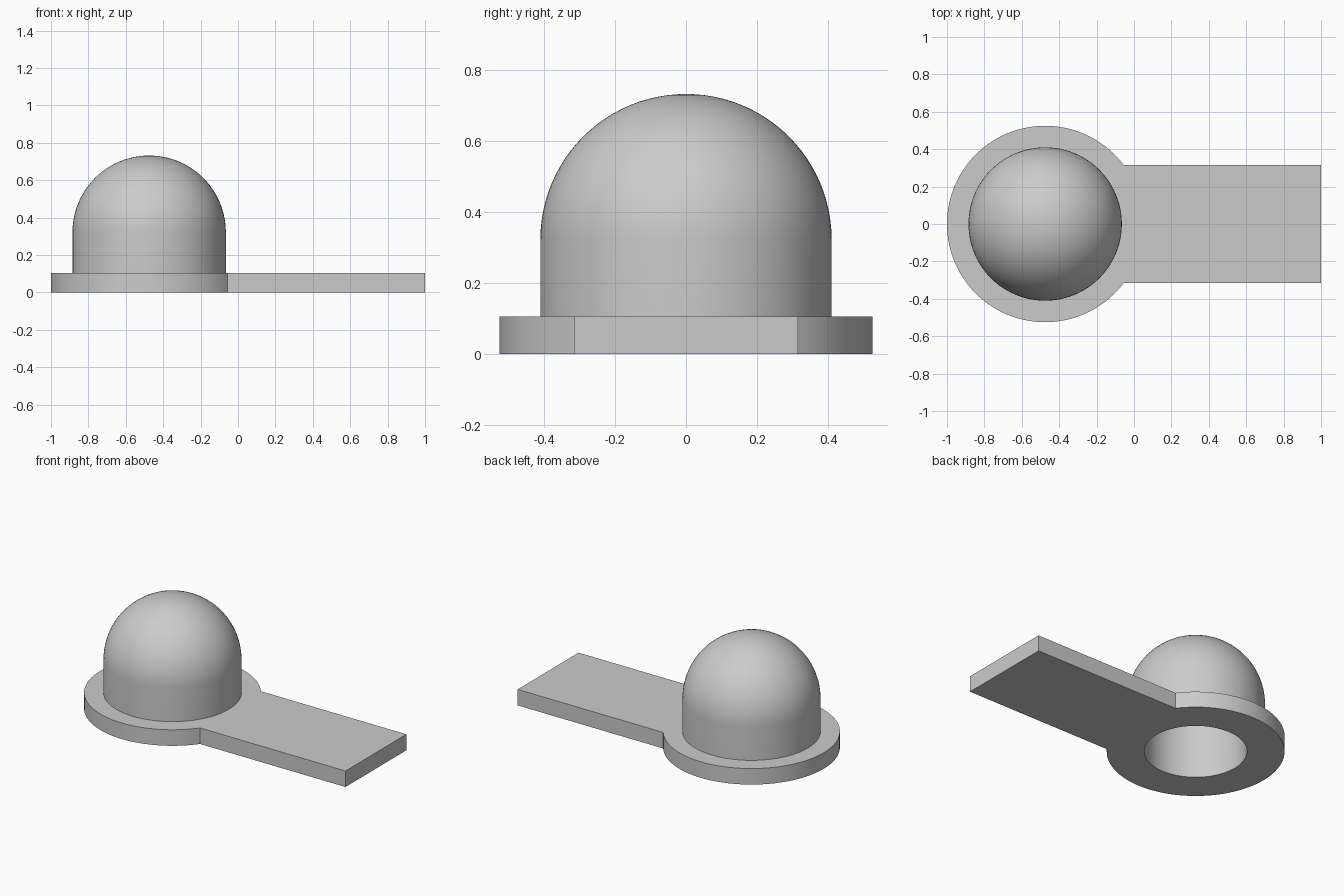
import bpy
import bmesh
from math import sin, cos, asin, pi, radians
from mathutils import Vector

if "Cube" in bpy.data.objects:
    bpy.data.objects.remove(bpy.data.objects["Cube"], do_unlink=True)

CX = -0.475            # dome axis
FLANGE_R, DOME_R, BORE_R = 0.525, 0.41, 0.303
TAB_HALF, THICK, SPRING_Z = 0.315, 0.105, 0.322
SEGS, RINGS = 96, 24

grey = bpy.data.materials.new("plain_grey")
grey.use_nodes = True
colour = (0.6, 0.6, 0.6, 1)
grey.diffuse_color = colour
grey.node_tree.nodes["Principled BSDF"].inputs["Base Color"].default_value = colour

bm = bmesh.new()


def loop(points, z):
    """Closed ring of vertices and edges at height z."""
    verts = [bm.verts.new((x, y, z)) for x, y in points]
    edges = [bm.edges.new((a, b)) for a, b in zip(verts, verts[1:] + verts[:1])]
    return verts, edges


def circle(radius):
    return [(CX + radius * cos(2 * pi * i / SEGS), radius * sin(2 * pi * i / SEGS))
            for i in range(SEGS)]


def wall(a, b):
    """Quads between two matching rings."""
    n = len(a)
    for i in range(n):
        j = (i + 1) % n
        bm.faces.new((a[i], a[j], b[j], b[i]))


def dome(foot, radius):
    """Straight wall from the foot ring, closed by a hemisphere."""
    ring = foot
    for k in range(RINGS):
        t = pi / 2 * k / RINGS
        upper, _ = loop(circle(radius * cos(t)), SPRING_Z + radius * sin(t))
        wall(ring, upper)
        ring = upper
    apex = bm.verts.new((CX, 0, SPRING_Z + radius))
    for a, b in zip(ring, ring[1:] + ring[:1]):
        bm.faces.new((a, b, apex))


# Outline: round flange running into a rectangular tab
start = asin(TAB_HALF / FLANGE_R)
outline = [(CX + FLANGE_R * cos(a), FLANGE_R * sin(a))
           for a in (start + (2 * pi - 2 * start) * i / SEGS for i in range(SEGS + 1))]
outline += [(1, -TAB_HALF), (1, TAB_HALF)]

# Plate: top opens at the dome foot, underside opens at the bore
low, low_edges = loop(outline, 0)
high, high_edges = loop(outline, THICK)
bore, bore_edges = loop(circle(BORE_R), 0)
foot, foot_edges = loop(circle(DOME_R), THICK)
for edges, up in ((low_edges + bore_edges, -1), (high_edges + foot_edges, 1)):
    bmesh.ops.triangle_fill(bm, edges=edges, use_beauty=True, normal=Vector((0, 0, up)))
wall(low, high)

# Outer dome and hollow inside
dome(foot, DOME_R)
dome(bore, BORE_R)
bmesh.ops.recalc_face_normals(bm, faces=bm.faces)

mesh = bpy.data.meshes.new("domed_tab")
bm.to_mesh(mesh)
bm.free()
mesh.materials.append(grey)
body = bpy.data.objects.new("domed_tab", mesh)
bpy.context.collection.objects.link(body)

for obj in bpy.context.selected_objects:
    obj.select_set(False)
body.select_set(True)
bpy.context.view_layer.objects.active = body
bpy.ops.object.shade_smooth_by_angle(angle=radians(30))
